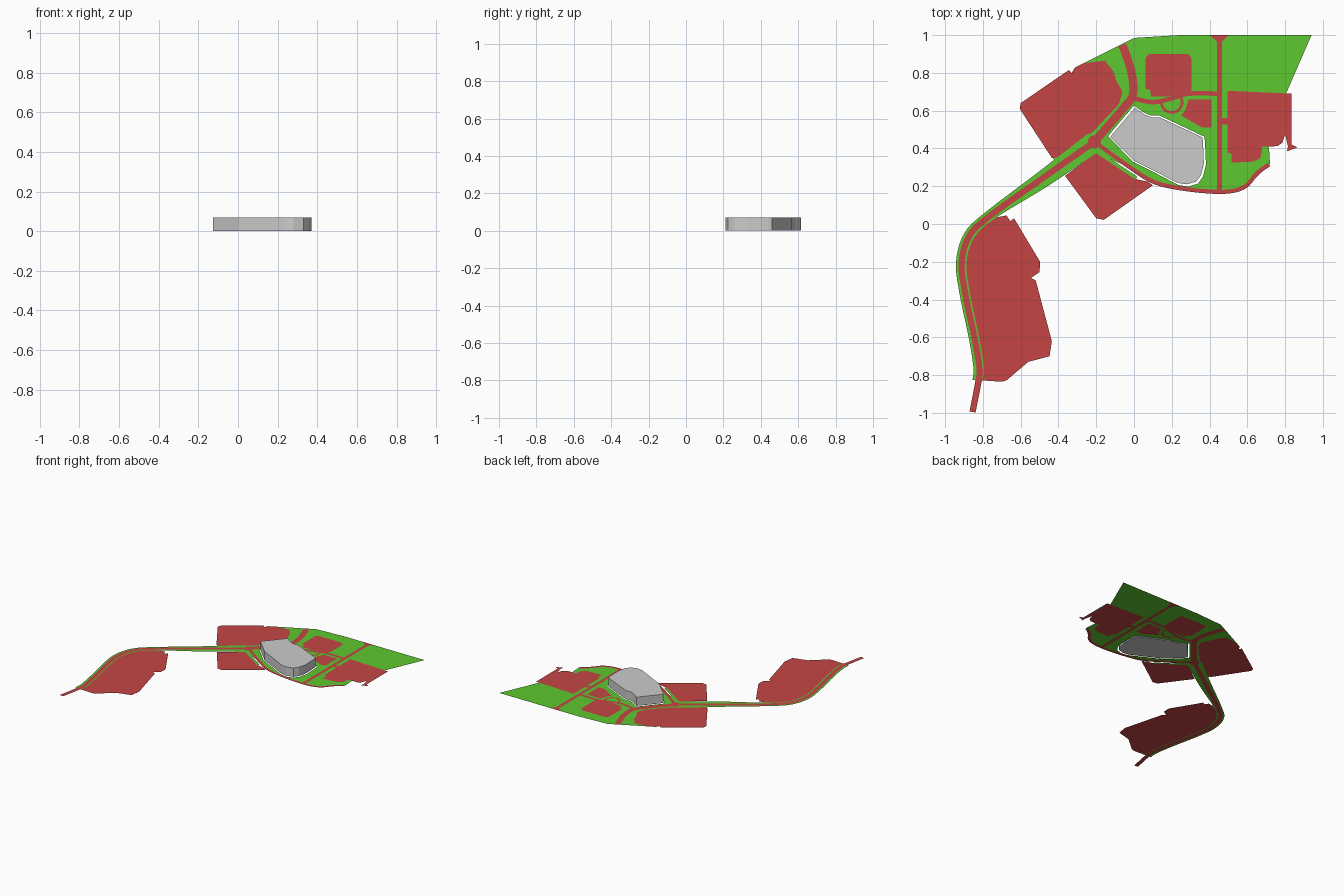
import bpy, bmesh, math
from mathutils import Vector
from mathutils.geometry import delaunay_2d_cdt


def smooth(pts, n=5):
    """Catmull-Rom through points of any dimension."""
    out = []
    for i in range(len(pts) - 1):
        p = [pts[max(i - 1, 0)], pts[i], pts[i + 1], pts[min(i + 2, len(pts) - 1)]]
        for k in range(n):
            t = k / n
            out.append(tuple(0.5 * (2 * b + (c - a) * t + (2 * a - 5 * b + 4 * c - d) * t * t
                                    + (3 * b - a - 3 * c + d) * t ** 3) for a, b, c, d in zip(*p)))
    return out + [tuple(pts[-1])]


def ribbon(pts, w=None, n=5):
    """Strip along a path; points are (x, y) with half width w, or (x, y, left, right)."""
    if w:
        pts = [(x, y, w, w) for x, y in pts]
    s = smooth(pts, n)
    left, right = [], []
    for i, (x, y, a, b) in enumerate(s):
        d = (Vector(s[min(i + 1, len(s) - 1)][:2]) - Vector(s[max(i - 1, 0)][:2])).normalized()
        left.append((x - d.y * a, y + d.x * a))
        right.append((x + d.y * b, y - d.x * b))
    return left + right[::-1]


def disc(cx, cy, r, n=16):
    return [(cx + r * math.cos(math.tau * i / n), cy + r * math.sin(math.tau * i / n)) for i in range(n)]


def inside(x, y, poly):
    hit = False
    for (x1, y1), (x2, y2) in zip(poly, poly[1:] + poly[:1]):
        if (y1 > y) != (y2 > y) and x < x1 + (y - y1) * (x2 - x1) / (y2 - y1):
            hit = not hit
    return hit


def material(name, col):
    m = bpy.data.materials.new(name)
    m.diffuse_color = (*col, 1)
    return m


def add_object(name, bm, mat=None):
    me = bpy.data.meshes.new(name)
    bm.to_mesh(me)
    bm.free()
    ob = bpy.data.objects.new(name, me)
    bpy.context.collection.objects.link(ob)
    if mat:
        me.materials.append(mat)


# Building footprint and the slightly larger gap in the lawn
footprint = [(-0.125, 0.46), (-0.115, 0.475), (0.005, 0.615), (0.055, 0.58), (0.09, 0.565), (0.135, 0.565),
             (0.36, 0.46), (0.365, 0.44), (0.37, 0.32), (0.355, 0.26), (0.33, 0.225), (0.28, 0.21),
             (0.23, 0.218), (0.11, 0.28), (0.0, 0.335)]
gap = [(0.13 + (x - 0.13) * 1.045, 0.41 + (y - 0.41) * 1.06) for x, y in footprint]

# Main lawn
lawn = [(-0.31, 0.83), (-0.08, 0.945), (0, 0.985), (0.24, 1), (0.94, 1), (0.805, 0.69), (0.70, 0.45),
        (0.715, 0.40), (0.72, 0.32), (0.66, 0.26), (0.59, 0.19), (0.5, 0.17), (0.36, 0.175), (0.2, 0.2),
        (0.09, 0.24), (-0.05, 0.31), (-0.2, 0.38), (-0.37, 0.26), (-0.43, 0.35), (-0.34, 0.36)]

# Red plots
plots = [
    [(-0.605, 0.61), (-0.60, 0.64), (-0.345, 0.815), (-0.33, 0.80), (-0.315, 0.825), (-0.27, 0.85), (-0.155, 0.865),
     (-0.11, 0.81), (-0.09, 0.75), (-0.06, 0.70), (-0.08, 0.635), (-0.215, 0.49), (-0.35, 0.39), (-0.385, 0.36),
     (-0.39, 0.352), (-0.435, 0.35)],
    [(-0.365, 0.255), (-0.2, 0.378), (0.02, 0.235), (0.07, 0.225), (0.10, 0.205), (-0.16, 0.022), (-0.2, 0.03)],
    [(-0.76, 0.03), (-0.675, 0.045), (-0.655, 0.015), (-0.635, 0.03), (-0.497, -0.2), (-0.5, -0.255),
     (-0.545, -0.285), (-0.52, -0.3), (-0.435, -0.62), (-0.447, -0.7), (-0.56, -0.73), (-0.675, -0.828),
     (-0.7, -0.835), (-0.82, -0.827), (-0.82, -0.72), (-0.84, -0.6), (-0.91, -0.3), (-0.905, -0.12), (-0.83, -0.01)],
    [(0.06, 0.88), (0.08, 0.90), (0.285, 0.90), (0.305, 0.88), (0.305, 0.71), (0.285, 0.69), (0.25, 0.69),
     (0.18, 0.675), (0.09, 0.675), (0.085, 0.71), (0.06, 0.715)],
    [(0.29, 0.66), (0.41, 0.66), (0.41, 0.51), (0.36, 0.51), (0.25, 0.575), (0.27, 0.60)],
    [(0.495, 0.705), (0.835, 0.69), (0.835, 0.42), (0.865, 0.405), (0.81, 0.385), (0.815, 0.41), (0.80, 0.475),
     (0.785, 0.43), (0.76, 0.412), (0.68, 0.41), (0.67, 0.35), (0.63, 0.33), (0.515, 0.325), (0.515, 0.37),
     (0.495, 0.38)],
]

# Green verges along the long road, and the strip beside the south-east road
long_road = [(-0.21, 0.435), (-0.48, 0.245), (-0.76, 0.045), (-0.87, -0.06), (-0.912, -0.2), (-0.895, -0.36),
             (-0.845, -0.6), (-0.818, -0.76), (-0.823, -0.83), (-0.855, -0.995)]
verge_w = [(0.055, 0.055), (0.04, 0.05), (0.03, 0.026), (0.03, 0.027), (0.03, 0.025), (0.03, 0.025),
           (0.03, 0.024), (0.032, 0.024), (0.032, 0.0175)]
verges = [
    ribbon([(*p, b, a) for p, (a, b) in zip(long_road, verge_w)]),
    ribbon([(-0.2, 0.385), (0.012, 0.243)], 0.009, 1),
]

# Roads, ring road, junctions
ring = [(0.2 + 0.055 * math.cos(a), 0.645 + 0.055 * math.sin(a))
        for a in [math.radians(d) for d in range(175, 396, 20)]]
roads = [
    ribbon(long_road, 0.0165),
    ribbon([(-0.06, 0.945), (-0.015, 0.81), (-0.005, 0.69), (-0.05, 0.62), (-0.21, 0.435)], 0.022),
    ribbon([(-0.21, 0.435), (0.0, 0.285), (0.1, 0.225), (0.2, 0.197), (0.36, 0.175), (0.5, 0.172), (0.59, 0.2),
            (0.65, 0.268), (0.715, 0.315)], 0.011),
    ribbon([(0.453, 1.0), (0.453, 0.17)], 0.013, 1),
    ribbon([(0, 0.665), (0.1, 0.645), (0.2, 0.665), (0.29, 0.69), (0.453, 0.69)], 0.012),
    ribbon([(0.453, 0.545), (0.5, 0.545)], 0.017, 1),
    ribbon(ring, 0.007, 1),
    [(0.40, 1.0), (0.44, 0.965), (0.466, 0.965), (0.50, 1.0)],
    [(-0.085, 0.935), (-0.05, 0.955), (-0.03, 0.90), (-0.065, 0.91)],
    disc(-0.21, 0.435, 0.035),
]

# Cut the whole site into one flat layer; later entries take priority
layers = ([("lawn", lawn)] + [("red_plots", p) for p in plots] + [("lawn", p) for p in verges]
          + [("roads", p) for p in roads] + [(None, gap)])
verts, edges = [], []
for _, poly in layers:
    s, n = len(verts), len(poly)
    verts += [Vector(p) for p in poly]
    edges += [(s + i, s + (i + 1) % n) for i in range(n)]
res = delaunay_2d_cdt(verts, edges, [], 0, 1e-5)
co, tris = res[0], res[2]
groups = {"lawn": [], "red_plots": [], "roads": []}
for t in tris:
    c = sum((co[i] for i in t), Vector((0, 0))) / len(t)
    hit = [name for name, poly in layers if inside(c.x, c.y, poly)]
    if hit and hit[-1]:
        groups[hit[-1]].append(t)

green = material("green", (0.11, 0.58, 0.03))
red = material("red", (0.56, 0.06, 0.06))
for name, faces in groups.items():
    bm = bmesh.new()
    used = {i: bm.verts.new((*co[i], 0)) for i in sorted({i for f in faces for i in f})}
    for f in faces:
        bm.faces.new([used[i] for i in f])
    for f in bm.faces:
        f.normal_update()
        if f.normal.z < 0:
            f.normal_flip()
    add_object(name, bm, green if name == "lawn" else red)

# Building block
bm = bmesh.new()
base = bm.faces.new([bm.verts.new((x, y, 0)) for x, y in footprint])
top = bmesh.ops.extrude_face_region(bm, geom=[base], use_keep_orig=True)
bmesh.ops.translate(bm, vec=(0, 0, 0.07), verts=[v for v in top["geom"] if isinstance(v, bmesh.types.BMVert)])
bmesh.ops.recalc_face_normals(bm, faces=bm.faces)
add_object("building", bm)
